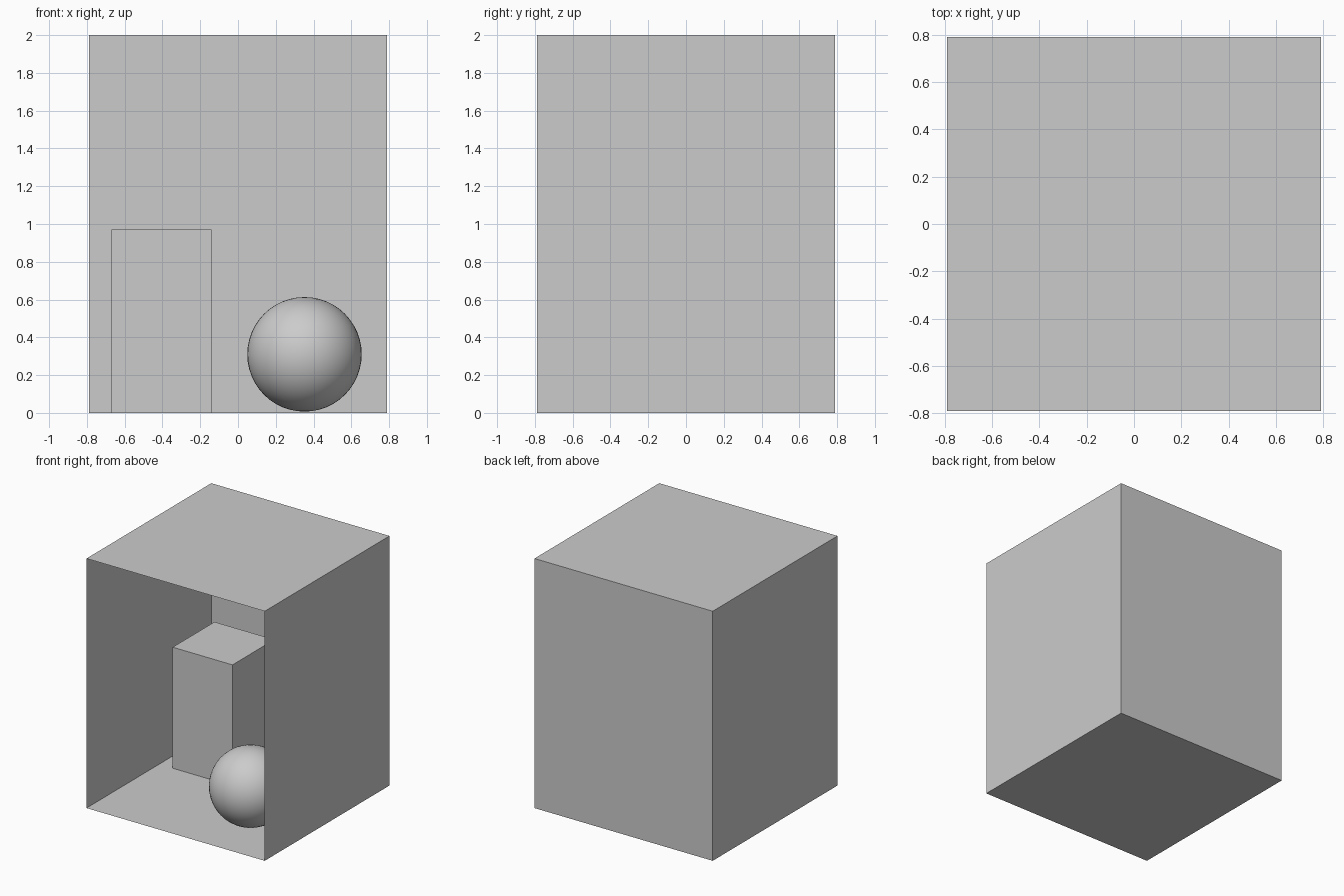
import bpy, bmesh

if "Cube" in bpy.data.objects:
    bpy.data.objects.remove(bpy.data.objects["Cube"])

W, H = 0.79, 2.0  # half width and height of the room


def panel(name, corners):
    """Single flat sheet from four corners."""
    mesh = bpy.data.meshes.new(name)
    bm = bmesh.new()
    bm.faces.new([bm.verts.new(c) for c in corners])
    bm.to_mesh(mesh)
    bm.free()
    obj = bpy.data.objects.new(name, mesh)
    bpy.context.collection.objects.link(obj)
    return obj


# Floor and ceiling
for name, z in (("floor", 0), ("ceiling", H)):
    panel(name, [(-W, -W, z), (W, -W, z), (W, W, z), (-W, W, z)])

# Side walls, open at the front
for name, x in (("left_wall", -W), ("right_wall", W)):
    panel(name, [(x, -W, 0), (x, W, 0), (x, W, H), (x, -W, H)])

# Back wall
panel("back_wall", [(-W, W, 0), (W, W, 0), (W, W, H), (-W, W, H)])

# Tall block standing at the back left
bpy.ops.mesh.primitive_cube_add(size=1, location=(-0.405, 0.395, 0.485))
block = bpy.context.object
block.name = "tall_block"
block.scale = (0.53, 0.53, 0.97)

# Ball at the front right
bpy.ops.mesh.primitive_uv_sphere_add(segments=48, ring_count=24, radius=0.303,
                                     location=(0.352, -0.343, 0.31))
ball = bpy.context.object
ball.name = "ball"
bpy.ops.object.shade_smooth()
